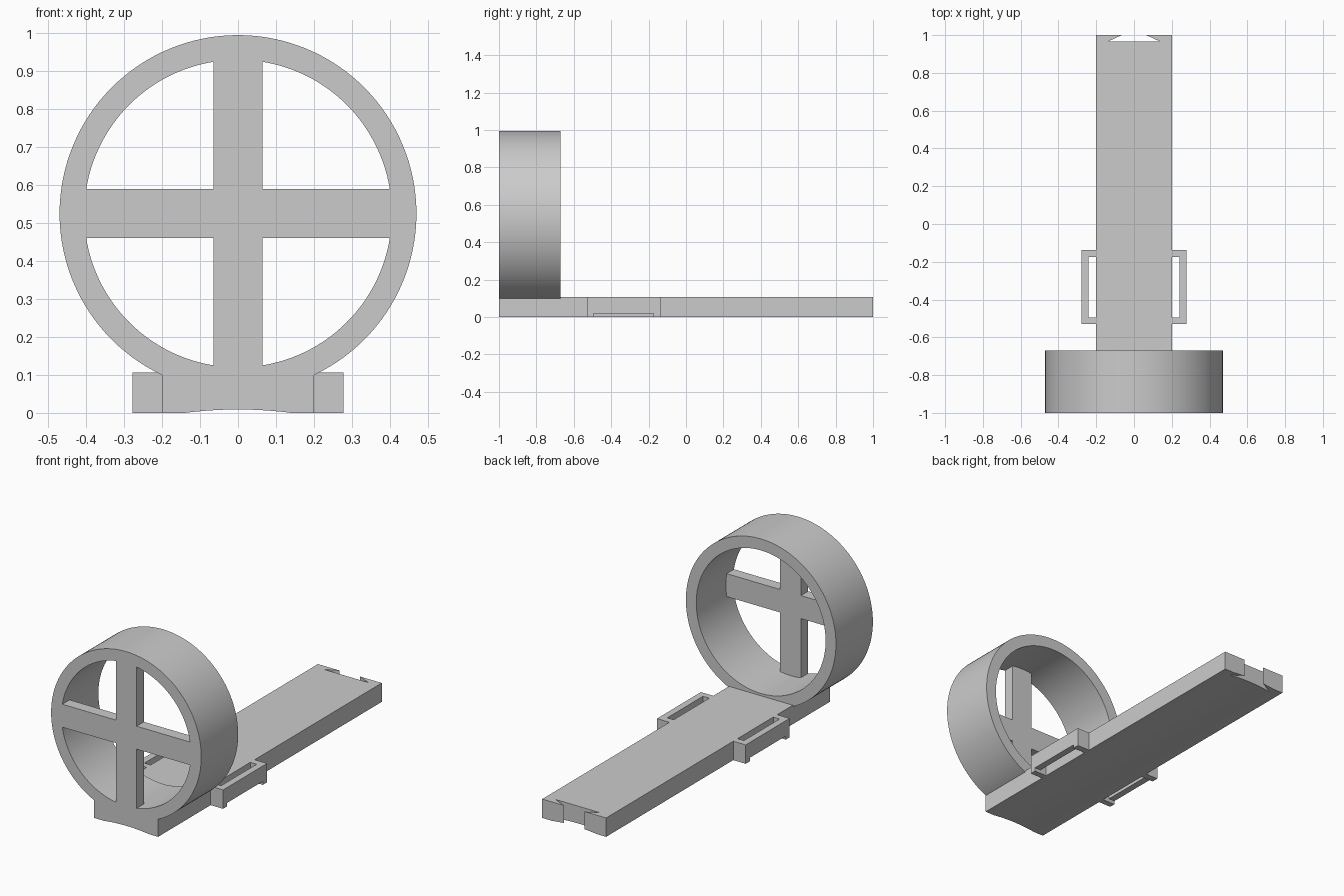
import bpy
import bmesh
import math
from mathutils import Vector

scene_cube = bpy.data.objects.get("Cube")
if scene_cube:
    bpy.data.objects.remove(scene_cube, do_unlink=True)

grey = bpy.data.materials.new("light grey")
grey.use_nodes = True
colour = (0.6, 0.6, 0.6, 1)
grey.diffuse_color = colour
grey.node_tree.nodes["Principled BSDF"].inputs["Base Color"].default_value = colour


def prism(name, outline, axis, low, high):
    """Extrude a 2D outline along 'y' (outline in x,z) or 'z' (outline in x,y)."""
    place = (lambda a, b: (a, low, b)) if axis == "y" else (lambda a, b: (a, b, low))
    bm = bmesh.new()
    face = bm.faces.new([bm.verts.new(place(a, b)) for a, b in outline])
    grown = bmesh.ops.extrude_face_region(bm, geom=[face])
    shift = Vector((0, high - low, 0)) if axis == "y" else Vector((0, 0, high - low))
    moved = [v for v in grown["geom"] if isinstance(v, bmesh.types.BMVert)]
    bmesh.ops.translate(bm, verts=moved, vec=shift)
    bmesh.ops.recalc_face_normals(bm, faces=bm.faces)
    mesh = bpy.data.meshes.new(name)
    bm.to_mesh(mesh)
    bm.free()
    mesh.materials.append(grey)
    obj = bpy.data.objects.new(name, mesh)
    bpy.context.collection.objects.link(obj)
    return obj


def rect(x0, x1, b0, b1):
    return [(x0, b0), (x1, b0), (x1, b1), (x0, b1)]


def circle(radius, height, count=128):
    turns = [math.tau * i / count for i in range(count)]
    return [(radius * math.cos(t), height + radius * math.sin(t)) for t in turns]


def select(obj):
    bpy.ops.object.select_all(action="DESELECT")
    obj.select_set(True)
    bpy.context.view_layer.objects.active = obj


def combine(target, tool, operation):
    """Apply a boolean and discard the tool."""
    tool.hide_render = True
    mod = target.modifiers.new("combine", "BOOLEAN")
    mod.operation, mod.object, mod.solver = operation, tool, "EXACT"
    select(target)
    bpy.ops.object.modifier_apply(modifier=mod.name)
    bpy.data.objects.remove(tool, do_unlink=True)


HALF, TOP = 0.2, 0.107          # base plank half width and height
HUB, OUTER, INNER = 0.525, 0.47, 0.405
FRONT = -1.0

# Base plank with a shallow hollow underneath
ARC, RISE = 0.14, 0.009
steps = [-1 + i / 8 for i in range(17)]
hollow = [(ARC * s, RISE * (1 - s * s)) for s in steps]
plank = prism("base_plank",
              [(-HALF, 0)] + hollow + [(HALF, 0), (HALF, TOP), (-HALF, TOP)],
              "y", FRONT, 1)

# Dovetail notch in the rear end
flare = 0.075 / 0.035
notch = prism("notch_cutter",
              [(-0.14, 0.965), (0.14, 0.965),
               (0.065 - 0.1 * flare * 0.1, 1.01), (-0.065 + 0.1 * flare * 0.1, 1.01)],
              "z", -0.1, 0.2)
combine(plank, notch, "DIFFERENCE")

# Upright ring with a cross at its front
ring = prism("ring_with_cross", circle(OUTER, HUB), "y", FRONT, -0.67)
combine(ring, prism("bore_cutter", circle(INNER, HUB), "y", -1.1, -0.5), "DIFFERENCE")
REACH, BAR = 0.43, 0.065
for outline in (rect(-REACH, REACH, HUB - BAR, HUB + BAR),
                rect(-BAR, BAR, HUB - REACH, HUB + REACH)):
    combine(ring, prism("spoke", outline, "y", FRONT, -0.935), "UNION")

# Seat the ring on the plank
combine(ring, prism("seat_cutter", rect(-HALF, HALF, -0.1, TOP), "y", -1.1, -0.5),
        "DIFFERENCE")

# Strap loops on both sides: two lugs and a raised outer bar
for side, label in ((1, "left"), (-1, "right")):
    def lug_outline(x0, x1, y0, y1):
        return [(side * x, y) for x, y in rect(x0, x1, y0, y1)]
    loop = prism(label + "_strap_loop", lug_outline(HALF, 0.278, -0.53, -0.495), "z", 0, TOP)
    combine(loop, prism("lug", lug_outline(HALF, 0.278, -0.175, -0.137), "z", 0, TOP), "UNION")
    combine(loop, prism("bar", lug_outline(0.24, 0.278, -0.51, -0.16), "z", 0.02, TOP), "UNION")

for obj in (plank, ring):
    select(obj)
    bpy.ops.object.shade_smooth_by_angle(angle=math.radians(25))
